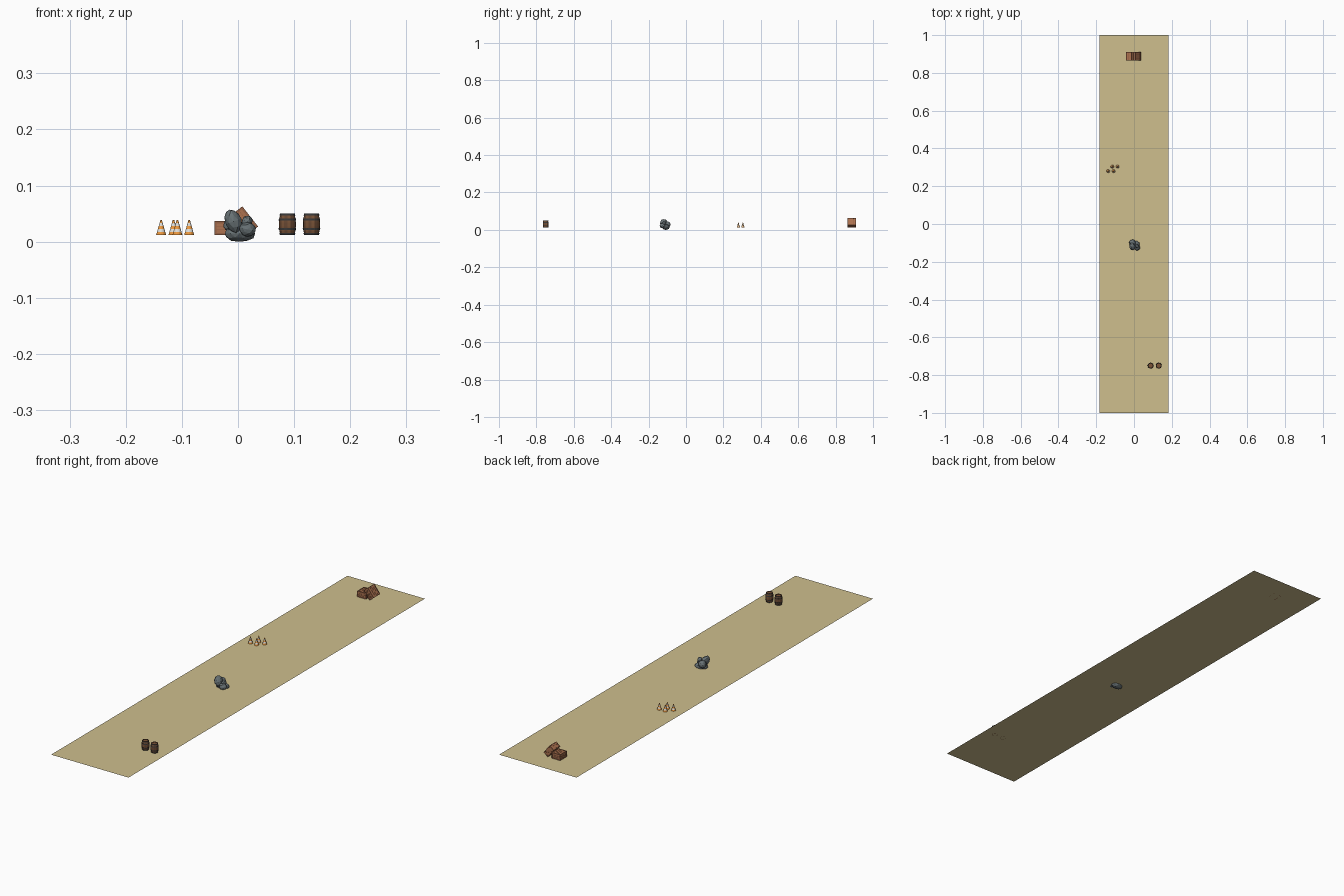
import bpy, bmesh, math, random
from mathutils import Vector, Matrix

if "Cube" in bpy.data.objects:
    bpy.data.objects.remove(bpy.data.objects["Cube"])

G = 0.0115  # ground level


def mat(name, r, g, b):
    m = bpy.data.materials.new(name)
    m.diffuse_color = (r, g, b, 1)
    m.use_nodes = True
    m.node_tree.nodes["Principled BSDF"].inputs["Base Color"].default_value = m.diffuse_color
    return m


SAND = mat("sand", 0.62, 0.52, 0.27)
ORANGE = mat("orange", 0.85, 0.32, 0.05)
WHITE = mat("white", 0.75, 0.74, 0.7)
ROCK = mat("rock", 0.14, 0.17, 0.18)
STAVE_A = mat("stave_light", 0.20, 0.09, 0.04)
STAVE_B = mat("stave_dark", 0.13, 0.06, 0.03)
IRON = mat("iron", 0.04, 0.04, 0.04)
WOOD = mat("crate_wood", 0.42, 0.17, 0.08)
FRAME = mat("crate_frame", 0.30, 0.12, 0.06)


def finish(name, bm, mats):
    bmesh.ops.recalc_face_normals(bm, faces=bm.faces)
    me = bpy.data.meshes.new(name)
    bm.to_mesh(me)
    bm.free()
    for m in mats:
        me.materials.append(m)
    ob = bpy.data.objects.new(name, me)
    bpy.context.collection.objects.link(ob)
    return ob


def lathe(bm, prof, segs, pick):
    """Spin (r, z) points around z; pick(ring, seg) gives the material slot."""
    rings = [[bm.verts.new((r * math.cos(math.tau * i / segs), r * math.sin(math.tau * i / segs), z))
              for i in range(segs)] for r, z in prof]
    for k in range(len(rings) - 1):
        for i in range(segs):
            j = (i + 1) % segs
            f = bm.faces.new((rings[k][i], rings[k][j], rings[k + 1][j], rings[k + 1][i]))
            f.material_index = pick(k, i)
    return rings


def box(bm, c, s, slot):
    res = bmesh.ops.create_cube(bm, size=1, matrix=Matrix.Translation(c) @ Matrix.Diagonal((*s, 1)))
    for f in {f for v in res["verts"] for f in v.link_faces}:
        f.material_index = slot


# ground sheet
bm = bmesh.new()
bm.faces.new([bm.verts.new((x, y, G)) for x, y in
              ((-0.183, -1), (0.183, -1), (0.183, 1), (-0.183, 1))])
finish("ground", bm, [SAND])


# barrels: bulging staves, iron hoops, recessed lids
def barrel(name, x, y):
    bm = bmesh.new()
    h = 0.0385
    rad = lambda t: 0.0125 + 0.0027 * (1 - (2 * t - 1) ** 2)
    prof = [(0.011, 0.002), (0.011, 0), (rad(0), 0)]
    prof += [(rad(t), h * t) for t in (0.2, 0.4, 0.6, 0.8, 1)]
    prof += [(0.011, h), (0.011, h - 0.002)]
    rings = lathe(bm, prof, 16, lambda k, i: i % 2)
    bm.faces.new(rings[0])
    bm.faces.new(rings[-1])
    for t in (0.05, 0.28, 0.72, 0.95):
        a, b = t - 0.045, t + 0.045
        lathe(bm, [(rad(a), h * a), (rad(a) + 0.0008, h * a), (rad(b) + 0.0008, h * b), (rad(b), h * b)],
              16, lambda k, i: 2)
    finish(name, bm, [STAVE_A, STAVE_B, IRON]).location = (x, y, G)


barrel("barrel_left", 0.088, -0.75)
barrel("barrel_right", 0.131, -0.75)


# striped traffic cones
def cone(name, x, y):
    bm = bmesh.new()
    n, h, r0, r1 = 5, 0.0275, 0.009, 0.0012
    prof = [(r0 + (r1 - r0) * k / n, h * k / n) for k in range(n + 1)]
    rings = lathe(bm, prof, 16, lambda k, i: k % 2)
    bm.faces.new(rings[0])
    bm.faces.new(rings[-1])
    finish(name, bm, [ORANGE, WHITE]).location = (x, y, G)


for n, (x, y) in enumerate(((-0.137, 0.28), (-0.108, 0.28), (-0.115, 0.304), (-0.087, 0.304))):
    cone(f"traffic_cone_{n + 1}", x, y)


# faceted boulders, the lowest one partly buried
random.seed(4)


def boulder(name, c, s, rot):
    bm = bmesh.new()
    bmesh.ops.create_icosphere(bm, subdivisions=2, radius=1)
    for v in bm.verts:
        v.co *= random.uniform(0.93, 1.04)
    bmesh.ops.transform(bm, verts=bm.verts, matrix=Matrix.Translation(c) @ Matrix.Rotation(rot, 4, 'Y')
                        @ Matrix.Diagonal((*s, 1)))
    low = min(v.co.z for v in bm.verts)
    if name == "boulder_base":  # rest exactly on z = 0
        bmesh.ops.translate(bm, verts=bm.verts, vec=(0, 0, -low))
    finish(name, bm, [ROCK])


boulder("boulder_base", (0.003, -0.108, 0.016), (0.028, 0.021, 0.015), 0)
boulder("boulder_tall", (-0.008, -0.119, 0.036), (0.015, 0.021, 0.023), math.radians(-20))
boulder("boulder_back", (-0.008, -0.099, 0.029), (0.018, 0.017, 0.017), 0.3)
boulder("boulder_right", (0.017, -0.125, 0.022), (0.015, 0.016, 0.013), 0.2)
boulder("boulder_small", (0.016, -0.117, 0.036), (0.0095, 0.011, 0.011), 0.4)


# crates: slatted panels inside an edge frame, origin at the bottom corner edge
def crate(name, size, loc, rot):
    bm = bmesh.new()
    S, t = Vector(size), 0.0035
    mid = S / 2
    box(bm, mid, S - Vector((t, t, t)) * 0.9, 1)
    for a in range(3):
        b, c = (a + 1) % 3, (a + 2) % 3
        # four frame beams along this axis
        for sb in (-1, 1):
            for sc in (-1, 1):
                p, d = mid.copy(), Vector((t, t, t))
                p[b] += sb * (S[b] - t) / 2
                p[c] += sc * (S[c] - t) / 2
                d[a] = S[a]
                box(bm, p, d, 1)
        # slats on the two faces across this axis
        u, v = (b, c) if S[b] > S[c] else (c, b)
        n = 4 if S[v] > 0.03 else 3
        pitch = (S[v] - 2 * t) / n
        for side in (-1, 1):
            for k in range(n):
                p, d = mid.copy(), Vector((0, 0, 0))
                p[a] += side * (S[a] / 2 - t * 0.45)
                p[v] = t + pitch * (k + 0.5)
                d[a], d[u], d[v] = t * 0.5, S[u] - 2 * t, pitch * 0.86
                box(bm, p, d, 0)
    ob = finish(name, bm, [WOOD, FRAME])
    ob.location, ob.rotation_euler = loc, (0, rot, 0)


crate("crate_flat", (0.041, 0.045, 0.025), (-0.042, 0.8645, G), 0)
crate("crate_leaning", (0.0456, 0.045, 0.025), (-0.012, 0.8645, 0.0475), math.radians(52))
